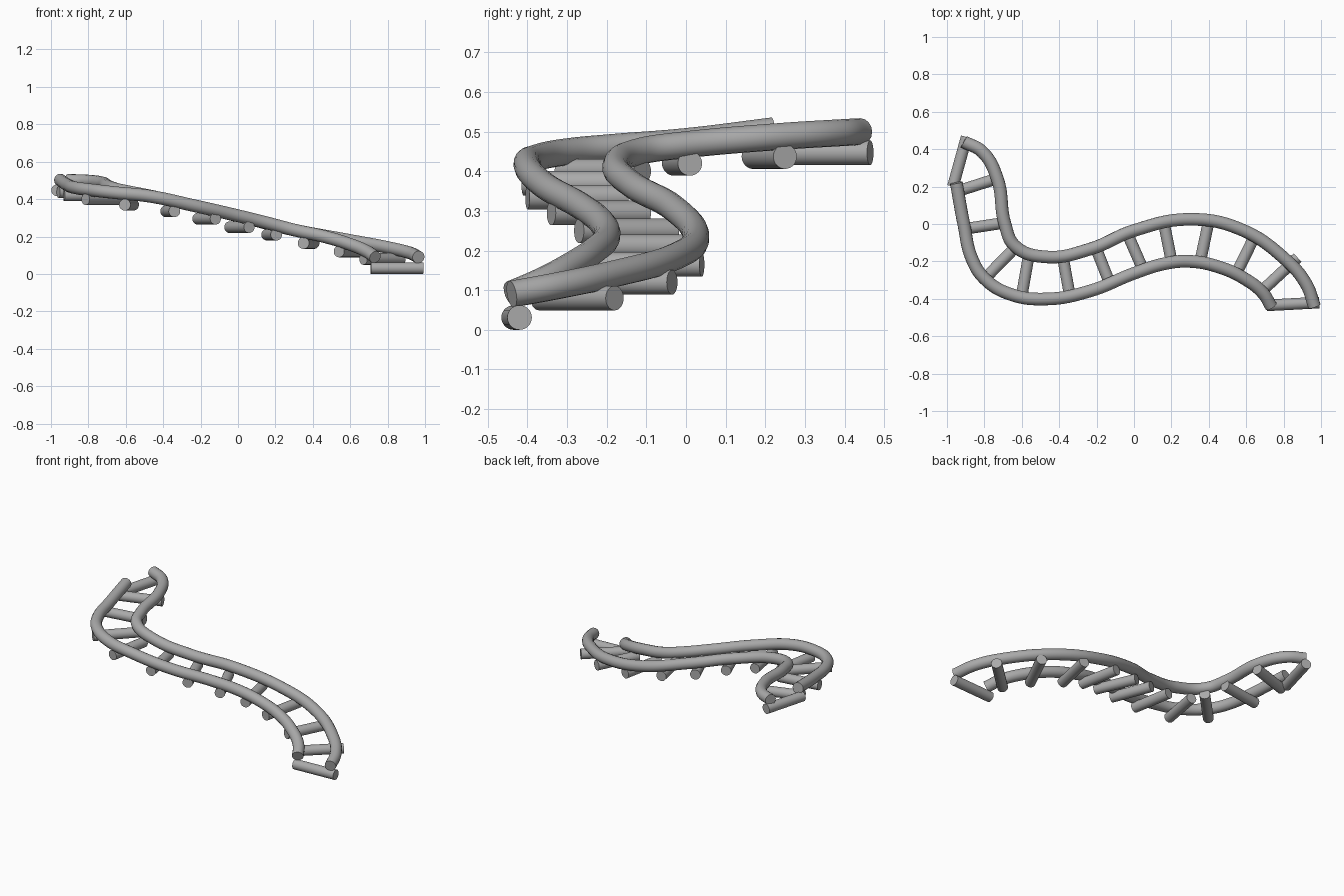
import bpy
from mathutils import Vector

cube = bpy.data.objects.get("Cube")
if cube:
    bpy.data.objects.remove(cube)

grey = bpy.data.materials.new("plain_grey")
grey.use_nodes = True
grey.diffuse_color = (0.4, 0.4, 0.4, 1)
grey.node_tree.nodes["Principled BSDF"].inputs["Base Color"].default_value = (0.4, 0.4, 0.4, 1)


def finish(obj, name):
    obj.name = name
    obj.data.materials.clear()
    obj.data.materials.append(grey)
    bpy.ops.object.shade_smooth_by_angle()


def tube_rail(name, points, radius=0.034):
    """Smooth capped tube running through the points."""
    curve = bpy.data.curves.new(name, 'CURVE')
    curve.dimensions = '3D'
    curve.bevel_depth = radius
    curve.bevel_resolution = 6
    curve.resolution_u = 10
    curve.use_fill_caps = True
    spline = curve.splines.new('BEZIER')
    spline.bezier_points.add(len(points) - 1)
    for bp, p in zip(spline.bezier_points, points):
        bp.co = p
        bp.handle_left_type = bp.handle_right_type = 'AUTO'
    obj = bpy.data.objects.new(name, curve)
    bpy.context.collection.objects.link(obj)
    bpy.ops.object.select_all(action='DESELECT')
    obj.select_set(True)
    bpy.context.view_layer.objects.active = obj
    bpy.ops.object.convert(target='MESH')
    finish(bpy.context.object, name)


def sleeper(name, a, b, z, radius=0.031):
    """Level round bar between two plan positions."""
    a, b = Vector((*a, z)), Vector((*b, z))
    d = b - a
    bpy.ops.mesh.primitive_cylinder_add(
        vertices=32, radius=radius, depth=d.length, location=(a + b) / 2,
        rotation=d.to_track_quat('Z', 'Y').to_euler())
    finish(bpy.context.object, name)


# Two winding rails, from the high end down to the low end
tube_rail("left_rail", [
    (-.91, .44, .5), (-.81, .385, .497), (-.73, .24, .488), (-.69, .0, .467),
    (-.636, -.118, .45), (-.47, -.176, .417), (-.235, -.134, .365),
    (.0, -.035, .31), (.3, .025, .235), (.567, -.027, .185),
    (.807, -.187, .14), (.92, -.32, .112), (.965, -.44, .09)])
tube_rail("right_rail", [
    (-.95, .22, .502), (-.91, .0, .475), (-.866, -.187, .46),
    (-.797, -.294, .45), (-.663, -.375, .435), (-.47, -.401, .415),
    (-.235, -.358, .365), (.005, -.262, .31), (.166, -.212, .27),
    (.3, -.2, .235), (.46, -.232, .2), (.594, -.294, .16),
    (.69, -.37, .12), (.733, -.44, .09)])

# Sleepers under the rails: right end, left end, height
sleepers = [
    ((.71, -.435), (.99, -.42), .031), ((.67, -.37), (.875, -.18), .08),
    ((.54, -.28), (.66, -.035), .12), ((.35, -.22), (.405, .04), .165),
    ((.205, -.22), (.155, .03), .21), ((.06, -.27), (-.045, -.03), .25),
    ((-.12, -.34), (-.215, -.1), .295), ((-.34, -.4), (-.385, -.15), .335),
    ((-.605, -.41), (-.56, -.155), .37), ((-.815, -.31), (-.62, -.11), .4),
    ((-.93, -.03), (-.67, .01), .42), ((-.96, .17), (-.71, .25), .437),
    ((-.968, .2), (-.895, .465), .447)]
for i, (right, left, height) in enumerate(sleepers, 1):
    sleeper(f"sleeper_{i}", right, left, height)
